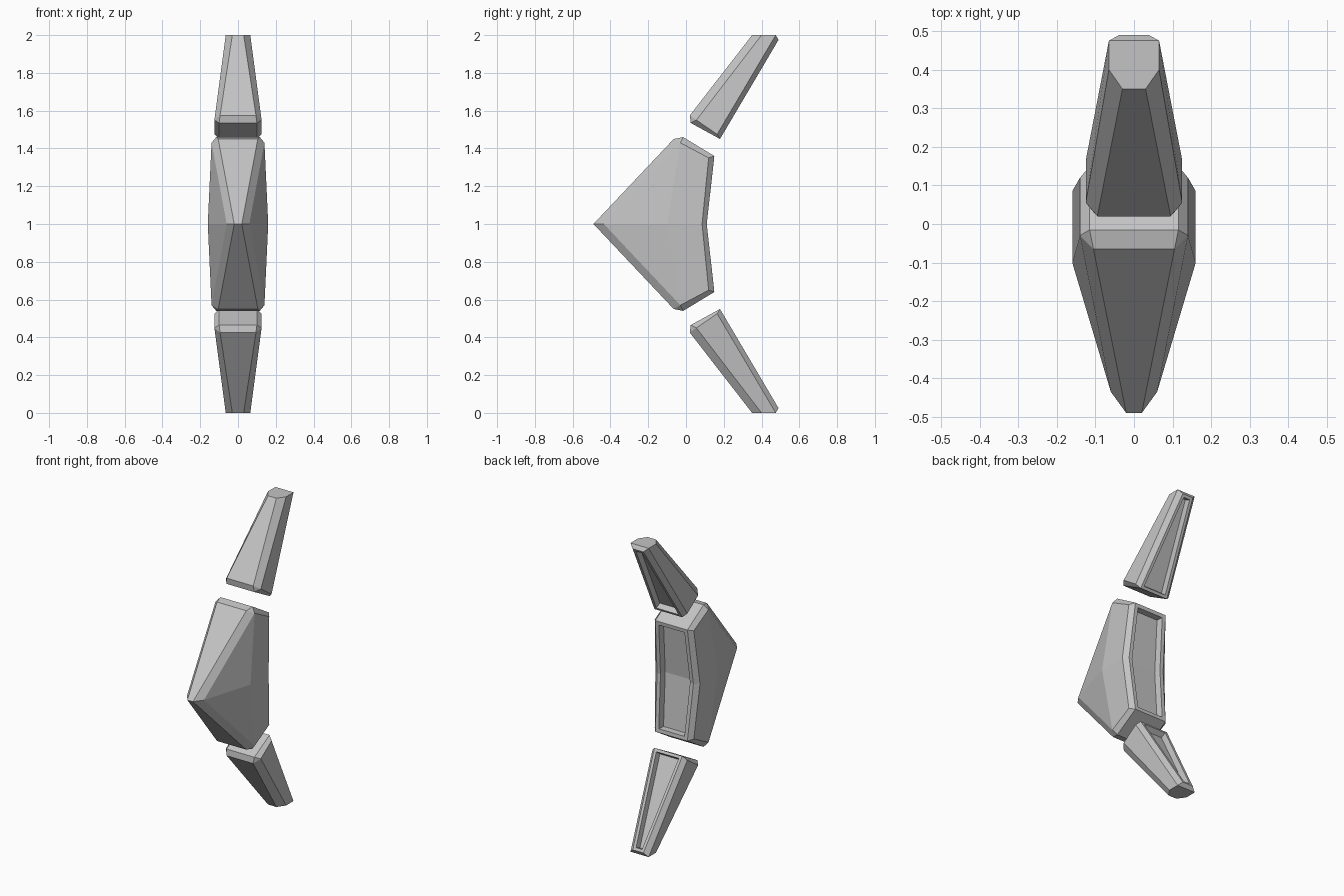
import bpy
import bmesh

cube = bpy.data.objects.get("Cube")
if cube:
    bpy.data.objects.remove(cube, do_unlink=True)

grey = bpy.data.materials.new("plain_grey")
grey.use_nodes = True
COLOUR = (0.55, 0.55, 0.55, 1.0)
grey.diffuse_color = COLOUR
grey.node_tree.nodes["Principled BSDF"].inputs["Base Color"].default_value = COLOUR


def build(name, pts, sides, bridges, back, z_signs, rim, depth):
    """Half-section points -> mirrored armour plate with a sunk back pocket.
    sides: faces on one flank, bridges: edges spanned across x = 0."""
    bm = bmesh.new()
    pocket = []
    for zs in z_signs:
        v = {(k, s): bm.verts.new((s * x, y, 1 + zs * (z - 1)))
             for k, (x, y, z) in pts.items() for s in (1, -1)}
        for s in (1, -1):
            for f in sides:
                bm.faces.new([v[k, s] for k in f.split()])
        for chain in bridges:
            ks = chain.split()
            face = bm.faces.new([v[k, 1] for k in ks] + [v[k, -1] for k in reversed(ks)])
            if chain == back:
                pocket.append(face)
    # Weld the two halves where they meet and orient the shell outwards
    bmesh.ops.remove_doubles(bm, verts=bm.verts[:], dist=0.0005)
    bmesh.ops.recalc_face_normals(bm, faces=bm.faces[:])
    # Flat rim, then sunken floor with slightly sloped walls
    bmesh.ops.inset_region(bm, faces=pocket, thickness=rim, use_even_offset=True)
    bmesh.ops.inset_region(bm, faces=pocket, thickness=0.006, depth=-depth,
                           use_even_offset=True)
    mesh = bpy.data.meshes.new(name)
    bm.to_mesh(mesh)
    bm.free()
    mesh.materials.append(grey)
    obj = bpy.data.objects.new(name, mesh)
    bpy.context.collection.objects.link(obj)
    return obj


# Pointed centre plate: t = top end, m = middle ring, e = end cap edge
centre = {
    "tf": (0.105, -0.065, 1.45), "ts": (0.14, -0.03, 1.43),
    "tr": (0.14, 0.12, 1.35), "tb": (0.115, 0.15, 1.36),
    "e": (0.115, -0.015, 1.46),
    "mf": (0.02, -0.49, 1), "ms": (0.06, -0.435, 1), "mw": (0.16, -0.10, 1),
    "mr": (0.16, 0.085, 1), "mb": (0.13, 0.11, 1),
}
build("centre_plate", centre,
      ["mf ms ts tf", "ms mw ts", "mw mr tr ts", "mr mb tb tr",
       "tf ts e", "ts tr tb e"],
      ["mf tf", "tf e", "e tb", "tb mb"], "tb mb", (1, -1), 0.024, 0.04)

# Tapered end plates: n = near end, t = far tip, e = end cap edge
tapered = {
    "nf": (0.095, 0.02, 1.575), "ns": (0.125, 0.055, 1.55),
    "nr": (0.125, 0.165, 1.475), "nb": (0.10, 0.18, 1.45),
    "e": (0.10, 0.025, 1.535),
    "tf": (0.03, 0.35, 2), "ts": (0.065, 0.40, 2),
    "tr": (0.065, 0.475, 2), "tb": (0.038, 0.49, 1.975),
}
for name, sign in (("upper_plate", 1), ("lower_plate", -1)):
    build(name, tapered,
          ["nf ns ts tf", "ns nr tr ts", "nr nb tb tr", "nf ns e", "ns nr nb e"],
          ["nf tf", "nf e", "e nb", "nb tb", "tf ts tr", "tr tb"],
          "nb tb", (sign,), 0.018, 0.035)
